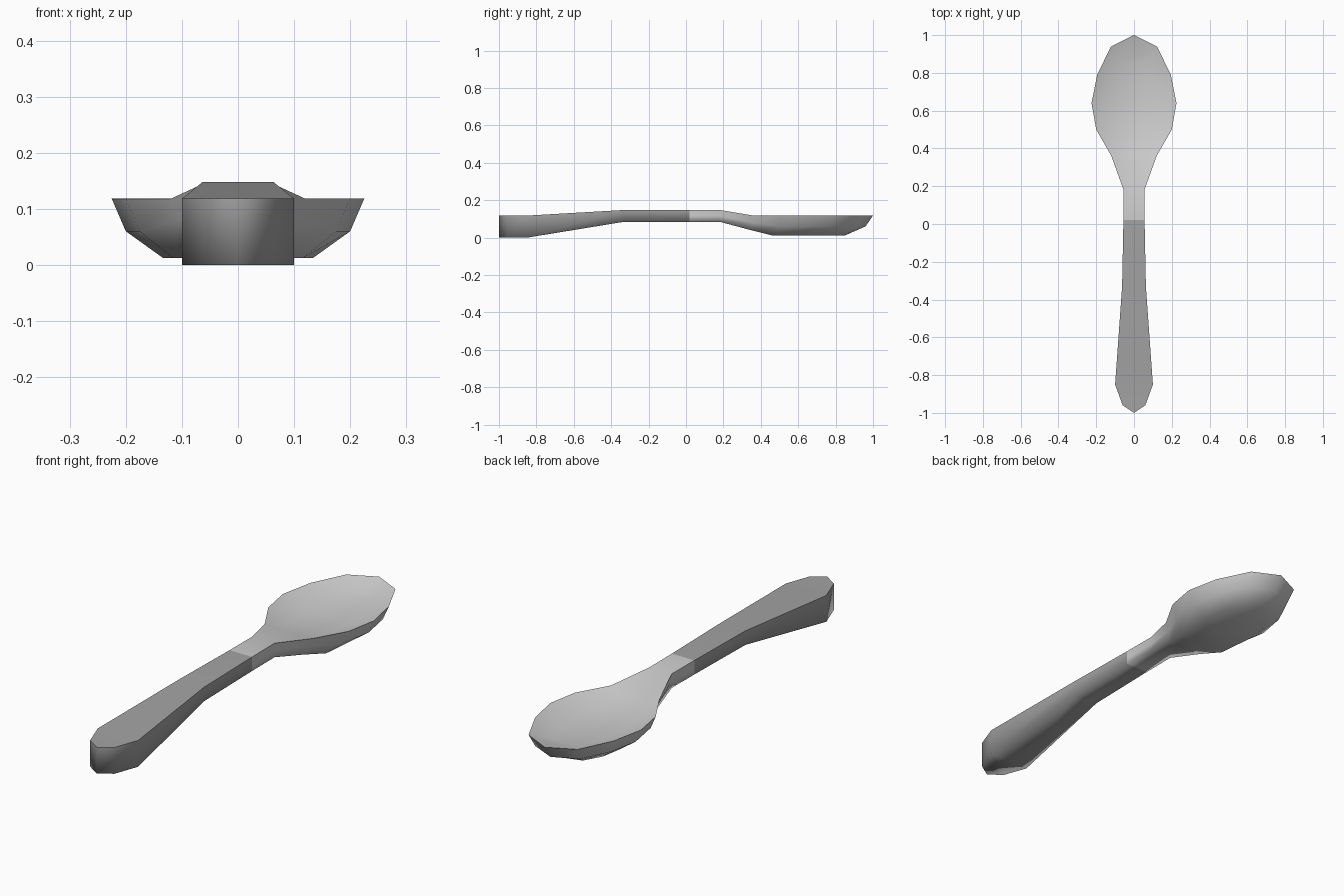
import bpy, bmesh, math

if "Cube" in bpy.data.objects:
    bpy.data.objects.remove(bpy.data.objects["Cube"])


def material(name, v):
    m = bpy.data.materials.new(name)
    m.diffuse_color = (v, v, v, 1)
    m.use_nodes = True
    m.node_tree.nodes["Principled BSDF"].inputs["Base Color"].default_value = m.diffuse_color
    return m


def loft(name, stations, mat):
    """Each station lists right-side points (x, y, z) from bottom to top; mirrored into a ring."""
    bm = bmesh.new()
    rings = []
    for pts in stations:
        right = [bm.verts.new(p) for p in pts]
        left = [bm.verts.new((-x, y, z)) for x, y, z in reversed(pts)]
        rings.append(right + left)
    n = len(rings[0])
    for a, b in zip(rings, rings[1:]):
        for i in range(n):
            j = (i + 1) % n
            bm.faces.new((a[i], a[j], b[j], b[i]))
    bm.faces.new(rings[0])
    bm.faces.new(rings[-1])
    # pointed ends collapse to the centre line
    bmesh.ops.remove_doubles(bm, verts=bm.verts, dist=0.0005)
    bmesh.ops.dissolve_degenerate(bm, edges=bm.edges, dist=0.0001)
    bmesh.ops.recalc_face_normals(bm, faces=bm.faces)
    # smooth everywhere except the crisp upper rim
    for f in bm.faces:
        f.smooth = True
    for e in bm.edges:
        if len(e.link_faces) == 2:
            up = [f.normal.z > 0.5 for f in e.link_faces]
            flat_end = any(abs(f.normal.y) > 0.99 for f in e.link_faces)
            e.smooth = up[0] == up[1] and not flat_end
    me = bpy.data.meshes.new(name)
    bm.to_mesh(me)
    bm.free()
    me.materials.append(mat)
    ob = bpy.data.objects.new(name, me)
    bpy.context.collection.objects.link(ob)
    return ob


dark = material("handle grey", 0.37)
light = material("bowl grey", 0.62)

# handle: y, half width, top z, bottom z
handle = [(-1, 0, .118, 0), (-.96, .06, .118, 0), (-.85, .1, .118, 0),
          (-.33, .063, .148, .085), (.02, .056, .148, .085)]
loft("handle", [[(w, y, b), (w, y, t)] for y, w, t, b in handle], dark)

# bowl and neck: underside, mid wall, rim, inner floor at each station
bowl = [
    [(.056, .02, .085), (.056, .02, .116), (.056, .02, .148), (.03, .02, .148)],
    [(.055, .18, .085), (.055, .18, .116), (.055, .18, .148), (.03, .18, .148)],
    [(.08, .34, .042), (.105, .36, .08), (.12, .36, .118), (.055, .38, .1)],
    [(.115, .46, .012), (.175, .5, .06), (.2, .5, .118), (.1, .5, .083)],
    [(.133, .64, .012), (.2, .64, .06), (.225, .64, .118), (.12, .64, .08)],
    [(.115, .75, .012), (.175, .775, .06), (.195, .79, .118), (.105, .76, .083)],
    [(.07, .83, .012), (.11, .91, .06), (.122, .94, .118), (.065, .86, .085)],
    [(0, .85, .012), (0, .96, .06), (0, 1, .118), (0, .89, .088)],
]
loft("bowl", bowl, light)
